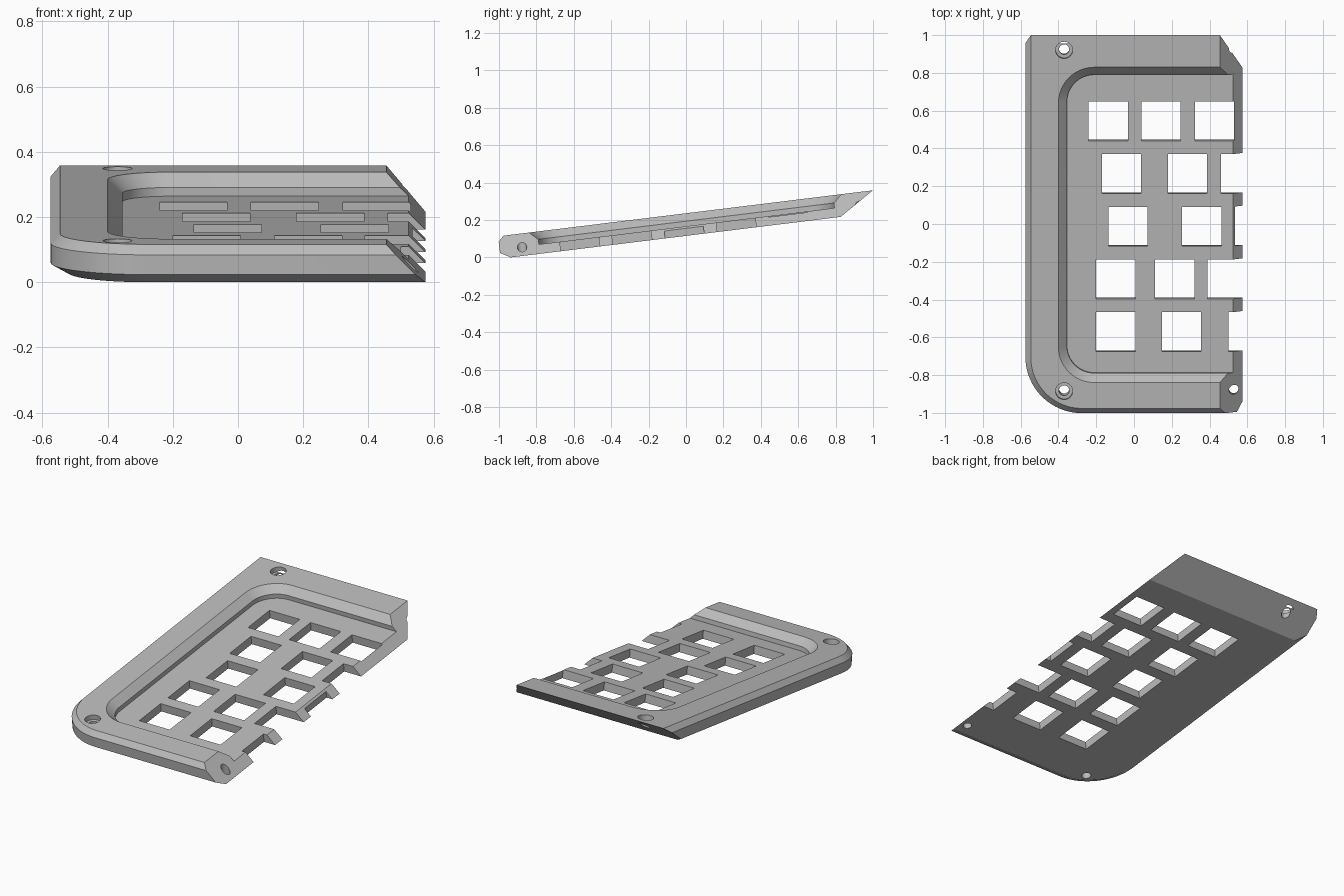
import bpy, bmesh
from math import radians, sin, cos, tau, pi
from mathutils import Matrix, Vector

old = bpy.data.objects.get("Cube")
if old:
    bpy.data.objects.remove(old, do_unlink=True)

TILT = Matrix.Translation((0, 0, 0.115)) @ Matrix.Rotation(radians(7), 4, "X")
THICK = 0.12      # full thickness of the rim
FLOOR = 0.051     # thickness of the plate inside the rim

grey = bpy.data.materials.new("warm_grey_plastic")
grey.use_nodes = True
grey.diffuse_color = (0.5, 0.5, 0.5, 1)
grey.node_tree.nodes["Principled BSDF"].inputs["Base Color"].default_value = (0.5, 0.5, 0.5, 1)


def to_object(name, bm):
    bmesh.ops.recalc_face_normals(bm, faces=bm.faces)
    mesh = bpy.data.meshes.new(name)
    bm.to_mesh(mesh)
    bm.free()
    mesh.materials.append(grey)
    obj = bpy.data.objects.new(name, mesh)
    bpy.context.collection.objects.link(obj)
    return obj


def outline(x0, x1, y0, y1, r_front, r_back, inset):
    """Rectangle with rounded left corners, pulled in by inset."""
    x0, y0, y1 = x0 + inset, y0 + inset, y1 - inset
    pts = [(x1, y0), (x1, y1)]
    for r, cy, start in ((r_back, y1, pi / 2), (r_front, y0, pi)):
        if r == 0:
            pts.append((x0, cy))
            continue
        r -= inset
        cy += r if start == pi else -r
        for i in range(17):
            a = start + i / 16 * pi / 2
            pts.append((x0 + r + r * cos(a), cy + r * sin(a)))
    return pts


def loft(rect, levels):
    """Stack outlines given as (height, inset) into a closed solid."""
    bm = bmesh.new()
    rings = [[bm.verts.new((x, y, z)) for x, y in outline(*rect, inset)]
             for z, inset in levels]
    n = len(rings[0])
    for low, high in zip(rings, rings[1:]):
        for i in range(n):
            j = (i + 1) % n
            bm.faces.new((low[i], low[j], high[j], high[i]))
    bm.faces.new(rings[0][::-1])
    bm.faces.new(rings[-1])
    return bm


def slice_off(bm, point, normal):
    """Remove everything beyond a plane and cap the cut."""
    geom = bm.verts[:] + bm.edges[:] + bm.faces[:]
    bmesh.ops.bisect_plane(bm, geom=geom, dist=1e-5, plane_co=point,
                           plane_no=normal, clear_outer=True)
    rim = [e for e in bm.edges if e.is_boundary]
    bmesh.ops.contextual_create(bm, geom=rim)


def cut(target, bm):
    cutter = to_object("cutter", bm)
    cutter.hide_render = True
    mod = target.modifiers.new("cut", "BOOLEAN")
    mod.operation, mod.solver, mod.object = "DIFFERENCE", "EXACT", cutter
    bpy.context.view_layer.objects.active = target
    bpy.ops.object.modifier_apply(modifier=mod.name)
    bpy.data.objects.remove(cutter, do_unlink=True)


def add_box(bm, x, y, w, d):
    m = Matrix.Translation((x, y, 0.02)) @ Matrix.Diagonal((w, d, 0.14, 1))
    bmesh.ops.create_cube(bm, size=1, matrix=m)


def add_cylinder(bm, x, y, r, z0, z1):
    bmesh.ops.create_cone(bm, cap_ends=True, segments=32, radius1=r, radius2=r,
                          depth=z1 - z0, matrix=Matrix.Translation((x, y, (z0 + z1) / 2)))


# Body: rounded slab with bevelled outer edges
body = loft((-0.575, 0.8, -0.998, 1.3, 0.3, 0, ),
            [(0, 0.053), (0.03, 0), (0.091, 0), (THICK, 0.029)])
# Joining end sloping at 45 degrees, and the undercut at the back
slice_off(body, Vector((0.575, 0, 0)), Vector((1, 0, 1)).normalized())
to_local = TILT.inverted()
back_point = to_local @ Vector((0, 1, 0.359))
back_normal = to_local.to_3x3() @ Vector((0, 0.14, -0.17)).normalized()
slice_off(body, back_point, back_normal)
case = to_object("keyboard_half_case", body)

# Recess with sloped lip, open to the joining end
cut(case, loft((-0.355, 0.9, -0.786, 0.806, 0.145, 0.145),
               [(FLOOR, 0), (0.078, 0), (THICK, -0.045), (0.14, -0.045)]))

# Square key openings, staggered row by row from the back
rows = [(-0.24, 0.04, 0.322), (-0.17, 0.18, 0.46), (-0.135, 0.255, 0.535),
        (-0.2, 0.112, 0.39), (-0.2, 0.147, 0.5)]
KEY = 0.207
keys = bmesh.new()
for i, starts in enumerate(rows):
    for x in starts:
        add_box(keys, x + KEY / 2, 0.555 - i * 0.281, KEY, 0.21)
cut(case, keys)

# Screw holes, with counterbores on the outer side
bores, screws = bmesh.new(), bmesh.new()
for y in (-0.877, 0.942):
    add_cylinder(bores, -0.37, y, 0.045, 0.09, 0.2)
    add_cylinder(screws, -0.37, y, 0.027, -0.1, 0.2)
    add_cylinder(screws, 0.528, y, 0.025, -0.1, 0.2)
cut(case, bores)
cut(case, screws)

# Tilt the finished case and shade it
case.data.transform(TILT)
bpy.ops.object.select_all(action="DESELECT")
case.select_set(True)
bpy.context.view_layer.objects.active = case
bpy.ops.object.shade_smooth_by_angle(angle=radians(25))
